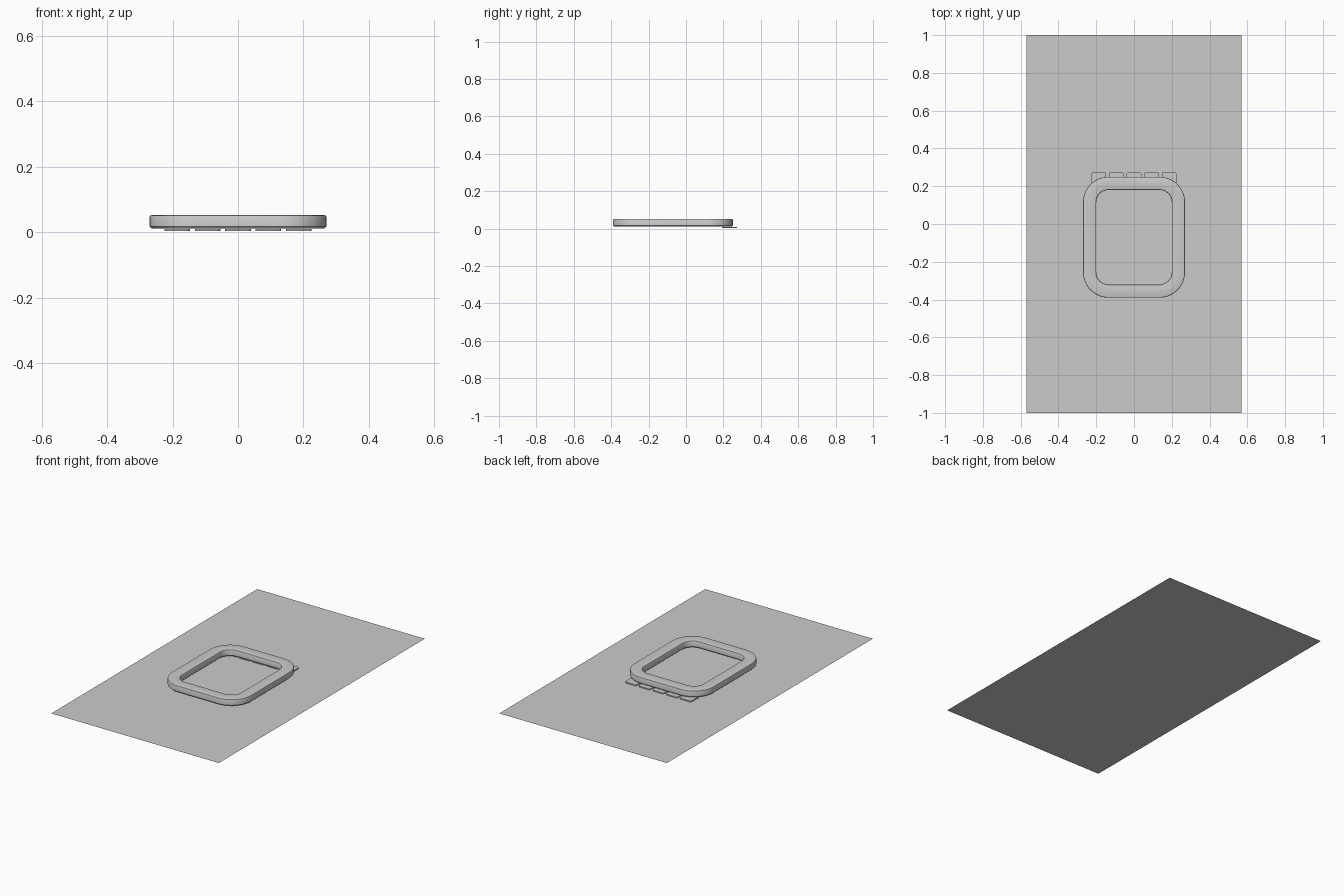
import bpy, bmesh, math

if "Cube" in bpy.data.objects:
    bpy.data.objects.remove(bpy.data.objects["Cube"])


def rounded_rect(cx, cy, w, h, r, n):
    pts = []
    for k, (sx, sy) in enumerate([(1, 1), (-1, 1), (-1, -1), (1, -1)]):
        for i in range(n + 1):
            a = math.pi / 2 * (k + i / n)
            pts.append((cx + sx * (w / 2 - r) + r * math.cos(a),
                        cy + sy * (h / 2 - r) + r * math.sin(a)))
    return pts


def finish(name, bm):
    bmesh.ops.recalc_face_normals(bm, faces=bm.faces)
    me = bpy.data.meshes.new(name)
    bm.to_mesh(me)
    bm.free()
    ob = bpy.data.objects.new(name, me)
    bpy.context.collection.objects.link(ob)
    bpy.context.view_layer.objects.active = ob
    ob.select_set(True)
    bpy.ops.object.shade_smooth_by_angle(angle=math.radians(35))
    ob.select_set(False)
    return ob


# Flat base sheet
bm = bmesh.new()
bm.faces.new([bm.verts.new((x, y, 0)) for x, y in
              ((-0.57, -1), (0.57, -1), (0.57, 1), (-0.57, 1))])
finish("base_sheet", bm)

# Rounded frame: closed cross-section as (distance in from outer edge, height)
profile = [(0.006, 0.011), (0, 0.017), (0, 0.047), (0.0015, 0.0505), (0.006, 0.052),
           (0.063, 0.052), (0.068, 0.0505), (0.07, 0.047), (0.07, 0.017), (0.064, 0.011)]
bm = bmesh.new()
loops = []
for d, z in profile:
    pts = rounded_rect(0, -0.07, 0.54 - 2 * d, 0.64 - 2 * d, 0.135 - d, 14)
    loops.append([bm.verts.new((x, y, z)) for x, y in pts])
for a, b in zip(loops, loops[1:] + loops[:1]):
    for i in range(len(a)):
        j = (i + 1) % len(a)
        bm.faces.new((a[i], a[j], b[j], b[i]))
finish("frame_ring", bm)

# Row of five thin tabs tucked under the back of the frame
for k in range(5):
    bm = bmesh.new()
    pts = rounded_rect((k - 2) * 0.093, 0.233, 0.078, 0.082, 0.01, 4)
    low = [bm.verts.new((x, y, 0.003)) for x, y in pts]
    top = [bm.verts.new((x, y, 0.010)) for x, y in pts]
    bm.faces.new(low)
    bm.faces.new(top)
    for i in range(len(pts)):
        j = (i + 1) % len(pts)
        bm.faces.new((low[i], low[j], top[j], top[i]))
    finish(f"tab_{k + 1}", bm)
